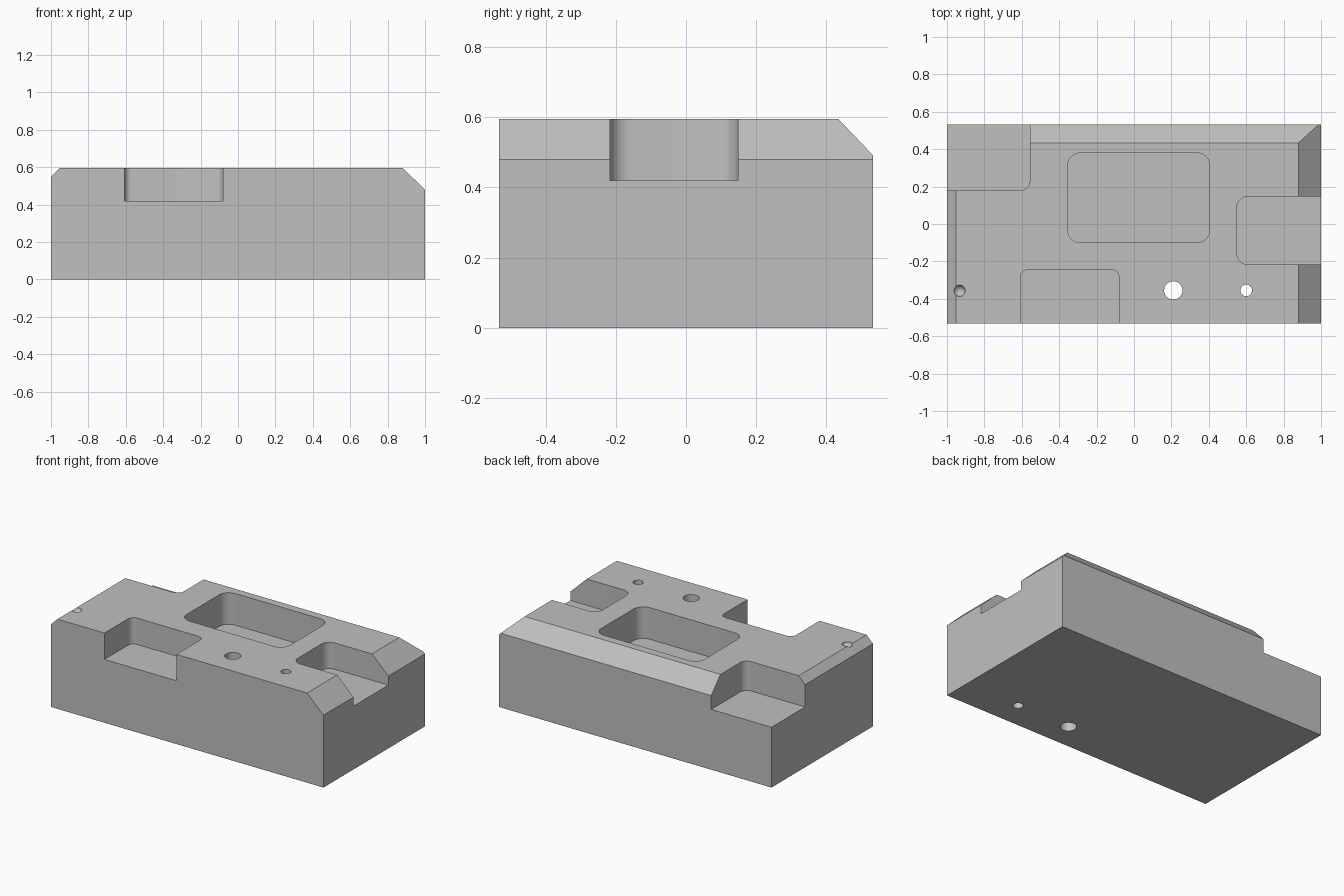
import bpy, bmesh, math
from mathutils import Vector

if "Cube" in bpy.data.objects:
    bpy.data.objects.remove(bpy.data.objects["Cube"], do_unlink=True)

HX, HY, TOP = 1.0, 0.532, 0.595

# Plain grey metal
grey = bpy.data.materials.new("grey metal")
grey.use_nodes = True
colour = (0.53, 0.53, 0.53, 1)
grey.diffuse_color = colour
grey.node_tree.nodes["Principled BSDF"].inputs["Base Color"].default_value = colour


def finish(name, bm):
    bmesh.ops.recalc_face_normals(bm, faces=bm.faces[:])
    mesh = bpy.data.meshes.new(name)
    bm.to_mesh(mesh)
    bm.free()
    mesh.materials.append(grey)
    obj = bpy.data.objects.new(name, mesh)
    bpy.context.collection.objects.link(obj)
    return obj


def prism(name, outline, low, high):
    bm = bmesh.new()
    face = bm.faces.new([bm.verts.new((x, y, low)) for x, y in outline])
    new = bmesh.ops.extrude_face_region(bm, geom=[face])["geom"]
    verts = [v for v in new if isinstance(v, bmesh.types.BMVert)]
    bmesh.ops.translate(bm, verts=verts, vec=(0, 0, high - low))
    return finish(name, bm)


def arc(cx, cy, r, start, sweep, steps):
    angles = [start + sweep * i / steps for i in range(steps + 1)]
    return [(cx + r * math.cos(a), cy + r * math.sin(a)) for a in angles]


def pocket(name, x0, x1, y0, y1, floor, r):
    corners = [(x1 - r, y1 - r), (x0 + r, y1 - r), (x0 + r, y0 + r), (x1 - r, y0 + r)]
    outline = []
    for i, (cx, cy) in enumerate(corners):
        outline += arc(cx, cy, r, i * math.pi / 2, math.pi / 2, 12)
    return prism(name, outline, floor, 1)


def hole(name, x, y, r):
    return prism(name, arc(x, y, r, 0, math.tau, 48)[:-1], -0.2, 1)


# Solid block with three bevelled upper edges
bm = bmesh.new()
bmesh.ops.create_cube(bm, size=1)
for v in bm.verts:
    v.co = (v.co.x * 2 * HX, v.co.y * 2 * HY, (v.co.z + 0.5) * TOP)
bevels = [((HX, 0, 0.48), (0.115, 0, 0.12)),
          ((-HX, 0, 0.548), (-0.047, 0, 0.047)),
          ((0, HY, 0.492), (0, 0.103, 0.098))]
for point, normal in bevels:
    cut = bmesh.ops.bisect_plane(bm, geom=bm.verts[:] + bm.edges[:] + bm.faces[:],
                                 plane_co=point, plane_no=Vector(normal).normalized(),
                                 clear_outer=True)["geom_cut"]
    edges = [e for e in cut if isinstance(e, bmesh.types.BMEdge)]
    bmesh.ops.edgeloop_fill(bm, edges=edges)
block = finish("machined_block", bm)

# Pockets, through holes and a small dimple
cutters = [
    pocket("centre_pocket", -0.355, 0.405, -0.10, 0.38, 0.385, 0.07),
    pocket("front_pocket", -0.608, -0.08, -0.8, -0.245, 0.42, 0.04),
    pocket("side_pocket", 0.55, 1.3, -0.217, 0.148, 0.42, 0.06),
    pocket("corner_pocket", -1.3, -0.557, 0.18, 0.8, 0.40, 0.05),
    hole("large_hole", 0.21, -0.355, 0.049),
    hole("small_hole", 0.60, -0.355, 0.031),
]
bm = bmesh.new()
bmesh.ops.create_uvsphere(bm, u_segments=32, v_segments=16, radius=0.031)
bmesh.ops.translate(bm, verts=bm.verts[:], vec=(-0.933, -0.357, TOP + 0.002))
cutters.append(finish("dimple", bm))

for cutter in cutters:
    cutter.hide_render = True
    mod = block.modifiers.new(cutter.name, "BOOLEAN")
    mod.operation = "DIFFERENCE"
    mod.solver = "EXACT"
    mod.object = cutter

# Bake the cuts, then remove the cutters
bpy.context.view_layer.update()
graph = bpy.context.evaluated_depsgraph_get()
baked = bpy.data.meshes.new_from_object(block.evaluated_get(graph))
block.modifiers.clear()
block.data = baked
baked.materials.clear()
baked.materials.append(grey)
for poly in baked.polygons:
    poly.material_index = 0
for cutter in cutters:
    bpy.data.objects.remove(cutter, do_unlink=True)

# Smooth rounded walls, crisp edges
bpy.ops.object.select_all(action="DESELECT")
block.select_set(True)
bpy.context.view_layer.objects.active = block
bpy.ops.object.shade_smooth_by_angle(angle=math.radians(25))
